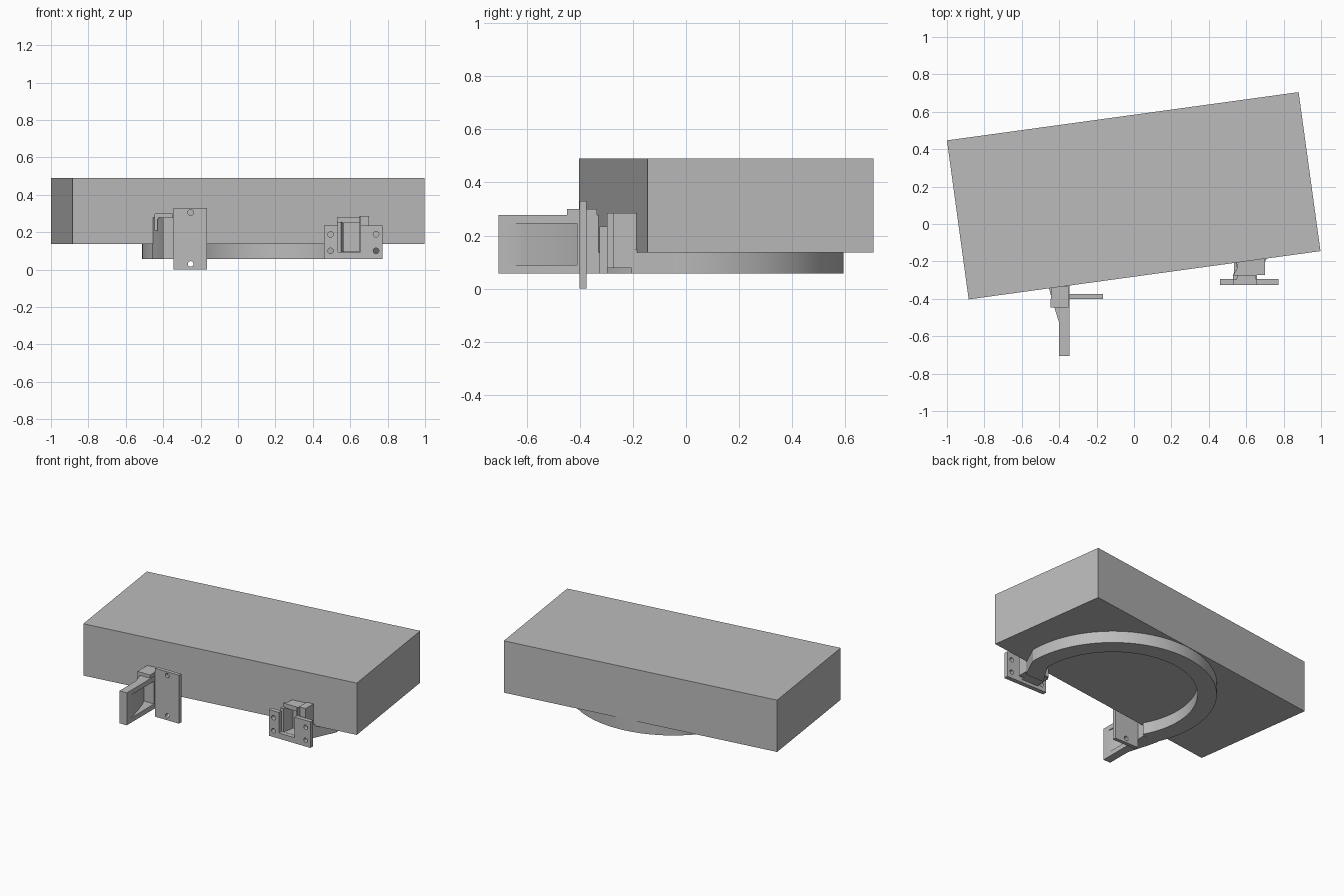
import bpy, bmesh, math
from mathutils import Matrix

if "Cube" in bpy.data.objects:
    bpy.data.objects.remove(bpy.data.objects["Cube"])

grey = bpy.data.materials.new("plain_grey")
grey.diffuse_color = (0.5, 0.5, 0.5, 1)
grey.use_nodes = True
grey.node_tree.nodes["Principled BSDF"].inputs["Base Color"].default_value = grey.diffuse_color


def finish(name, bm):
    bmesh.ops.recalc_face_normals(bm, faces=bm.faces[:])
    me = bpy.data.meshes.new(name)
    bm.to_mesh(me)
    bm.free()
    ob = bpy.data.objects.new(name, me)
    bpy.context.collection.objects.link(ob)
    me.materials.append(grey)
    return ob


def prism(name, outline, z0, z1):
    """Vertical extrusion of an xy outline."""
    bm = bmesh.new()
    face = bm.faces.new([bm.verts.new((x, y, z0)) for x, y in outline])
    new = bmesh.ops.extrude_face_region(bm, geom=[face])["geom"]
    verts = [v for v in new if isinstance(v, bmesh.types.BMVert)]
    bmesh.ops.translate(bm, verts=verts, vec=(0, 0, z1 - z0))
    return finish(name, bm)


def box(name, x0, x1, y0, y1, z0, z1):
    return prism(name, [(x0, y0), (x1, y0), (x1, y1), (x0, y1)], z0, z1)


def drill(x, y, z, r=0.015):
    """Cylindrical cutter along y."""
    bm = bmesh.new()
    bmesh.ops.create_cone(bm, cap_ends=True, segments=24, radius1=r, radius2=r, depth=0.1,
                          matrix=Matrix.Translation((x, y, z)) @ Matrix.Rotation(math.pi / 2, 4, 'X'))
    return finish("hole_cutter", bm)


def activate(ob):
    bpy.ops.object.select_all(action='DESELECT')
    bpy.context.view_layer.objects.active = ob
    ob.select_set(True)


def cut(ob, cutters):
    activate(ob)
    for c in cutters:
        m = ob.modifiers.new("cut", 'BOOLEAN')
        m.operation, m.solver, m.object = 'DIFFERENCE', 'EXACT', c
        bpy.ops.object.modifier_apply(modifier=m.name)
        bpy.data.objects.remove(c)


def smooth(ob):
    activate(ob)
    bpy.ops.object.shade_smooth_by_angle(angle=math.radians(25))


def arc(r, a0, a1, n=64):
    angles = [math.radians(a0 + (a1 - a0) * i / n) for i in range(n + 1)]
    return [(0.13 + r * math.cos(a), -0.05 + r * math.sin(a)) for a in angles]


# Large turned block
prism("main_block", [(-1, 0.447), (-0.884, -0.403), (0.997, -0.145), (0.88, 0.705)], 0.137, 0.49)

# Curved band under the block, with a straight run to the right bracket
band = prism("curved_band", arc(0.643, 0, 207) + arc(0.525, 209, 0)
             + [(0.56, -0.205), (0.70, -0.205)], 0.057, 0.15)
smooth(band)

# Left arm with a curved pocket on its inner side
arm = prism("left_arm", [(-0.46, -0.32), (-0.44, -0.40), (-0.40, -0.53), (-0.40, -0.705),
                         (-0.345, -0.705), (-0.345, -0.32)], 0.057, 0.278)
pocket = prism("pocket_cutter", [(-0.33, -0.665), (-0.345, -0.665), (-0.36, -0.60), (-0.378, -0.53),
                                 (-0.40, -0.46), (-0.42, -0.41), (-0.33, -0.41)], 0.09, 0.245)
cut(arm, [pocket])
smooth(arm)

# Clip over the arm
box("clip_top", -0.445, -0.35, -0.447, -0.335, 0.27, 0.30)
box("clip_side", -0.447, -0.43, -0.447, -0.40, 0.21, 0.298)

# Tall drilled plate beside the arm
plate = box("left_plate", -0.345, -0.165, -0.40, -0.375, 0.0, 0.33)
cut(plate, [drill(-0.253, -0.387, z) for z in (0.03, 0.305)])
smooth(plate)

# Right bracket: drilled plate with an open-topped window
plate = box("right_plate", 0.46, 0.773, -0.325, -0.295, 0.057, 0.235)
cut(plate, [box("window_cutter", 0.535, 0.655, -0.40, -0.20, 0.095, 0.40)]
    + [drill(x, -0.31, z) for x in (0.495, 0.738) for z in (0.10, 0.188)])
smooth(plate)

# Hollow housing behind the window
prism("housing_left", [(0.53, -0.297), (0.55, -0.297), (0.565, -0.24), (0.565, -0.18),
                       (0.545, -0.18), (0.55, -0.24), (0.53, -0.27)], 0.077, 0.255)
prism("housing_right", [(0.65, -0.297), (0.657, -0.297), (0.657, -0.272), (0.70, -0.272),
                        (0.70, -0.17), (0.65, -0.17)], 0.077, 0.285)
box("housing_floor", 0.535, 0.657, -0.297, -0.19, 0.077, 0.096)
box("housing_back", 0.545, 0.66, -0.215, -0.17, 0.08, 0.275)
prism("housing_lid", [(0.53, -0.275), (0.655, -0.275), (0.655, -0.18), (0.55, -0.18),
                      (0.55, -0.24)], 0.25, 0.28)
